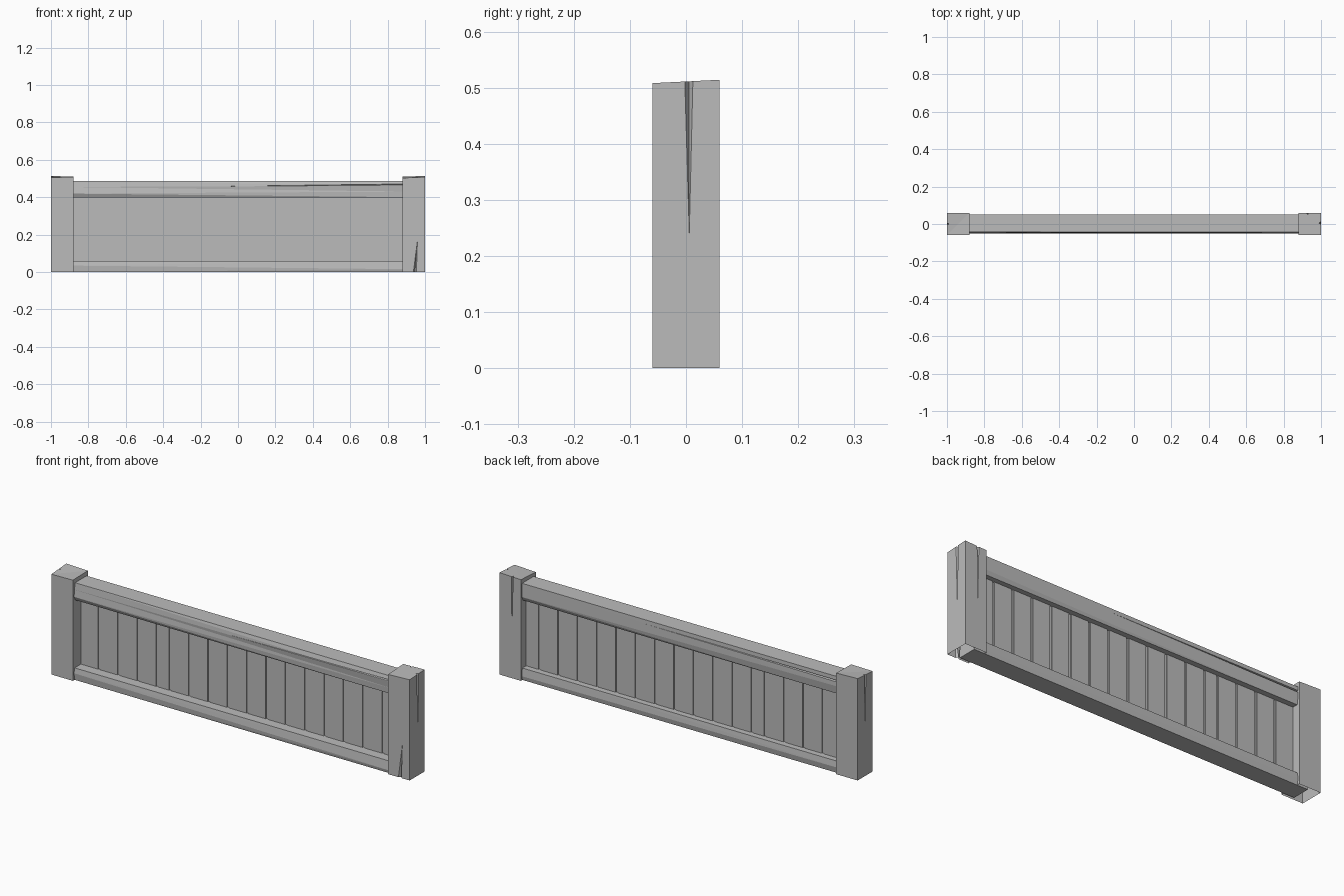
import bpy, bmesh
from mathutils import Vector

cube = bpy.data.objects.get("Cube")
if cube:
    bpy.data.objects.remove(cube, do_unlink=True)

grey = bpy.data.materials.new("weathered_grey")
grey.use_nodes = True
grey.diffuse_color = (0.5, 0.5, 0.5, 1)
grey.node_tree.nodes["Principled BSDF"].inputs["Base Color"].default_value = (0.5, 0.5, 0.5, 1)


def make(name, bm):
    bmesh.ops.recalc_face_normals(bm, faces=bm.faces)
    mesh = bpy.data.meshes.new(name)
    bm.to_mesh(mesh)
    bm.free()
    mesh.materials.append(grey)
    obj = bpy.data.objects.new(name, mesh)
    bpy.context.collection.objects.link(obj)
    return obj


def loft(name, start, end):
    """Solid between two rings with the same number of points."""
    bm = bmesh.new()
    a = [bm.verts.new(p) for p in start]
    b = [bm.verts.new(p) for p in end]
    n = len(a)
    for i in range(n):
        j = (i + 1) % n
        bm.faces.new((a[i], a[j], b[j], b[i]))
    bm.faces.new(a)
    bm.faces.new(b)
    # warped sides become flat facets
    bmesh.ops.triangulate(bm, faces=[f for f in bm.faces if len(f.verts) == 4])
    return make(name, bm)


def box(name, x0, x1, y0, y1, z0, z1):
    ring = [(y0, z0), (y1, z0), (y1, z1), (y0, z1)]
    return loft(name, [(x0, y, z) for y, z in ring], [(x1, y, z) for y, z in ring])


def crack(obj, tip, side_a, side_b, inward, depth=0.012):
    """Cut a tapering split, widest between side_a and side_b."""
    inward = Vector(inward)
    tip, a, b = Vector(tip), Vector(side_a), Vector(side_b)
    bm = bmesh.new()
    for p in (tip - inward * 0.002, a - inward * 0.002, b - inward * 0.002,
              (a + b) / 2 + inward * depth):
        bm.verts.new(p)
    bmesh.ops.convex_hull(bm, input=bm.verts)
    cutter = make("split_cutter", bm)
    cutter.hide_render = True
    mod = obj.modifiers.new("split", 'BOOLEAN')
    mod.operation = 'DIFFERENCE'
    mod.solver = 'EXACT'
    mod.object = cutter
    bpy.context.view_layer.objects.active = obj
    bpy.ops.object.modifier_apply(modifier=mod.name)
    bpy.data.objects.remove(cutter, do_unlink=True)


# Posts with uneven, hand-cut tops
def post(name, x0, x1, heights):
    ring = [(x0, -0.06), (x1, -0.06), (x1, 0.06), (x0, 0.06)]
    return loft(name, [(x, y, 0) for x, y in ring],
                [(x, y, h) for (x, y), h in zip(ring, heights)])


left_post = post("left_post", 0.88, 1, (0.503, 0.508, 0.514, 0.510))
right_post = post("right_post", -1, -0.88, (0.506, 0.508, 0.510, 0.514))

# Splits in the posts
crack(left_post, (1, 0.006, 0.19), (1, -0.004, 0.53), (1, 0.014, 0.53), (-1, 0, 0))
crack(left_post, (0.962, -0.06, 0.2), (0.935, -0.06, -0.01), (0.955, -0.06, -0.01), (0, 1, 0))
crack(left_post, (0.93, 0.06, 0.19), (0.922, 0.06, 0.53), (0.934, 0.06, 0.53), (0, -1, 0))
crack(right_post, (-1, 0, 0.19), (-1, -0.008, 0.53), (-1, 0.008, 0.53), (1, 0, 0))

# The posts are open underneath
for obj in (left_post, right_post):
    bm = bmesh.new()
    bm.from_mesh(obj.data)
    under = [f for f in bm.faces if all(v.co.z < 0.001 for v in f.verts)]
    bmesh.ops.delete(bm, geom=under, context='FACES')
    bm.to_mesh(obj.data)
    bm.free()


# Rails with rough faces that twist along their length
def rail(name, right_ring, left_ring):
    return loft(name, [(-0.94, y, z) for y, z in right_ring],
                [(0.94, y, z) for y, z in left_ring])


top_rail = rail("top_rail",
                [(-0.042, 0.488), (-0.046, 0.455), (-0.050, 0.42), (-0.040, 0.40),
                 (0.046, 0.40), (0.052, 0.44), (0.050, 0.488)],
                [(-0.042, 0.488), (-0.050, 0.462), (-0.046, 0.43), (-0.044, 0.40),
                 (0.042, 0.40), (0.052, 0.42), (0.050, 0.488)])
rail("bottom_rail",
     [(-0.046, 0.06), (-0.050, 0.035), (-0.046, 0), (0.046, 0), (0.052, 0.03), (0.048, 0.06)],
     [(-0.046, 0.06), (-0.052, 0.015), (-0.048, 0), (0.048, 0), (0.052, 0.02), (0.048, 0.06)])

# Long splits in the top rail
crack(top_rail, (-0.4, -0.049, 0.455), (0.9, -0.051, 0.464), (0.9, -0.051, 0.473), (0, 1, 0))
crack(top_rail, (0.4, 0.051, 0.468), (-0.9, 0.051, 0.460), (-0.9, 0.051, 0.470), (0, -1, 0))

# Upright boards with narrow gaps, one board narrower than the rest
pitch, gap = 0.108, 0.012
gaps = [-0.778 + pitch * i for i in range(4)] + [-0.382 + pitch * i for i in range(12)]
edges = [-0.9] + gaps + [0.9]
for i, (x0, x1) in enumerate(zip(edges, edges[1:])):
    box(f"board_{i + 1}", x0 + gap / 2, x1 - gap / 2, 0.004, 0.018, 0.04, 0.42)

# Thin backing inside the gaps
box("board_core", -0.9, 0.9, 0.009, 0.013, 0.04, 0.42)
